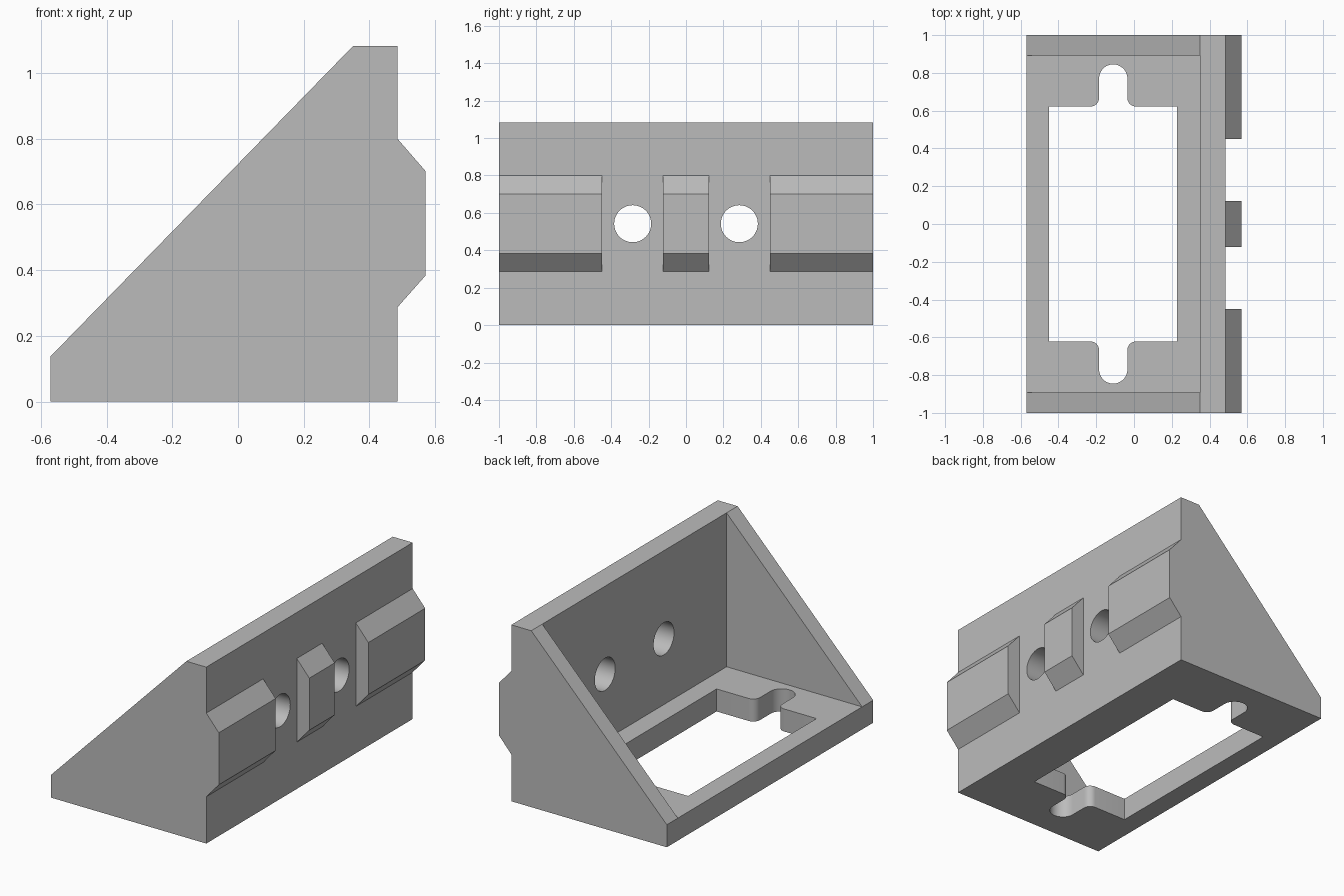
import bpy, bmesh
from math import cos, sin, radians
from mathutils import Vector

if "Cube" in bpy.data.objects:
    bpy.data.objects.remove(bpy.data.objects["Cube"])

grey = bpy.data.materials.new("plain grey")
grey.use_nodes = True
grey.diffuse_color = (0.5, 0.5, 0.5, 1)
grey.node_tree.nodes["Principled BSDF"].inputs["Base Color"].default_value = (0.5, 0.5, 0.5, 1)


def prism(name, points, offset):
    """Extrude a closed 3D outline along an offset vector."""
    bm = bmesh.new()
    face = bm.faces.new([bm.verts.new(p) for p in points])
    ext = bmesh.ops.extrude_face_region(bm, geom=[face])["geom"]
    moved = [g for g in ext if isinstance(g, bmesh.types.BMVert)]
    bmesh.ops.translate(bm, verts=moved, vec=Vector(offset))
    bmesh.ops.recalc_face_normals(bm, faces=bm.faces)
    mesh = bpy.data.meshes.new(name)
    bm.to_mesh(mesh)
    bm.free()
    mesh.materials.append(grey)
    obj = bpy.data.objects.new(name, mesh)
    bpy.context.collection.objects.link(obj)
    return obj


def box(name, x, y, z):
    outline = [(x[0], y[0], z[0]), (x[1], y[0], z[0]), (x[1], y[1], z[0]), (x[0], y[1], z[0])]
    return prism(name, outline, (0, 0, z[1] - z[0]))


def arc(cx, cy, r, start, end, steps):
    angles = [radians(start + (end - start) * i / steps) for i in range(steps + 1)]
    return [(cx + r * cos(a), cy + r * sin(a)) for a in angles]


# Bracket body: side silhouette with the rail rib, run along the full length
wall_in, wall_out, floor = 0.35, 0.485, 0.138
silhouette = [(-0.57, 0), (wall_out, 0), (wall_out, 0.287), (0.57, 0.383), (0.57, 0.702),
              (wall_out, 0.8), (wall_out, 1.082), (wall_in, 1.082), (-0.57, floor)]
bracket = prism("corner_bracket", [(x, -1, z) for x, z in silhouette], (0, 2, 0))

# Hollow between the two triangular cheeks
cutters = [box("cavity_cutter", (-1, wall_in), (-0.893, 0.893), (floor, 2))]

# Floor window with a rounded slot at each end
slot_x, slot_r, fillet = -0.11, 0.075, 0.045
end_y, reach = 0.622, 0.77
side = slot_r + fillet
half = ([(0.228, end_y)]
        + arc(slot_x + side, end_y + fillet, fillet, 270, 180, 8)
        + arc(slot_x, reach, slot_r, 0, 180, 24)
        + arc(slot_x - side, end_y + fillet, fillet, 0, -90, 8)
        + [(-0.45, end_y)])
window = half + [(x, -y) for x, y in reversed(half)]
cutters.append(prism("window_cutter", [(x, y, -0.1) for x, y in window], (0, 0, 0.4)))

# Gaps in the rib and a bolt hole in each gap
for s in (-1, 1):
    cutters.append(box("rib_gap_cutter", (wall_out, 0.8), sorted((s * 0.123, s * 0.449)), (0.2, 0.9)))
    circle = arc(s * 0.285, 0.542, 0.099, 0, 360, 48)[:-1]
    cutters.append(prism("bolt_hole_cutter", [(0.2, y, z) for y, z in circle], (0.6, 0, 0)))

# Cut everything and keep only the finished mesh
for cutter in cutters:
    cutter.hide_render = True
    mod = bracket.modifiers.new(cutter.name, "BOOLEAN")
    mod.operation = "DIFFERENCE"
    mod.solver = "EXACT"
    mod.object = cutter
bpy.context.view_layer.objects.active = bracket
bracket.select_set(True)
for mod in list(bracket.modifiers):
    bpy.ops.object.modifier_apply(modifier=mod.name)
for cutter in cutters:
    bpy.data.objects.remove(cutter)
bpy.ops.object.shade_smooth_by_angle(angle=radians(30))
